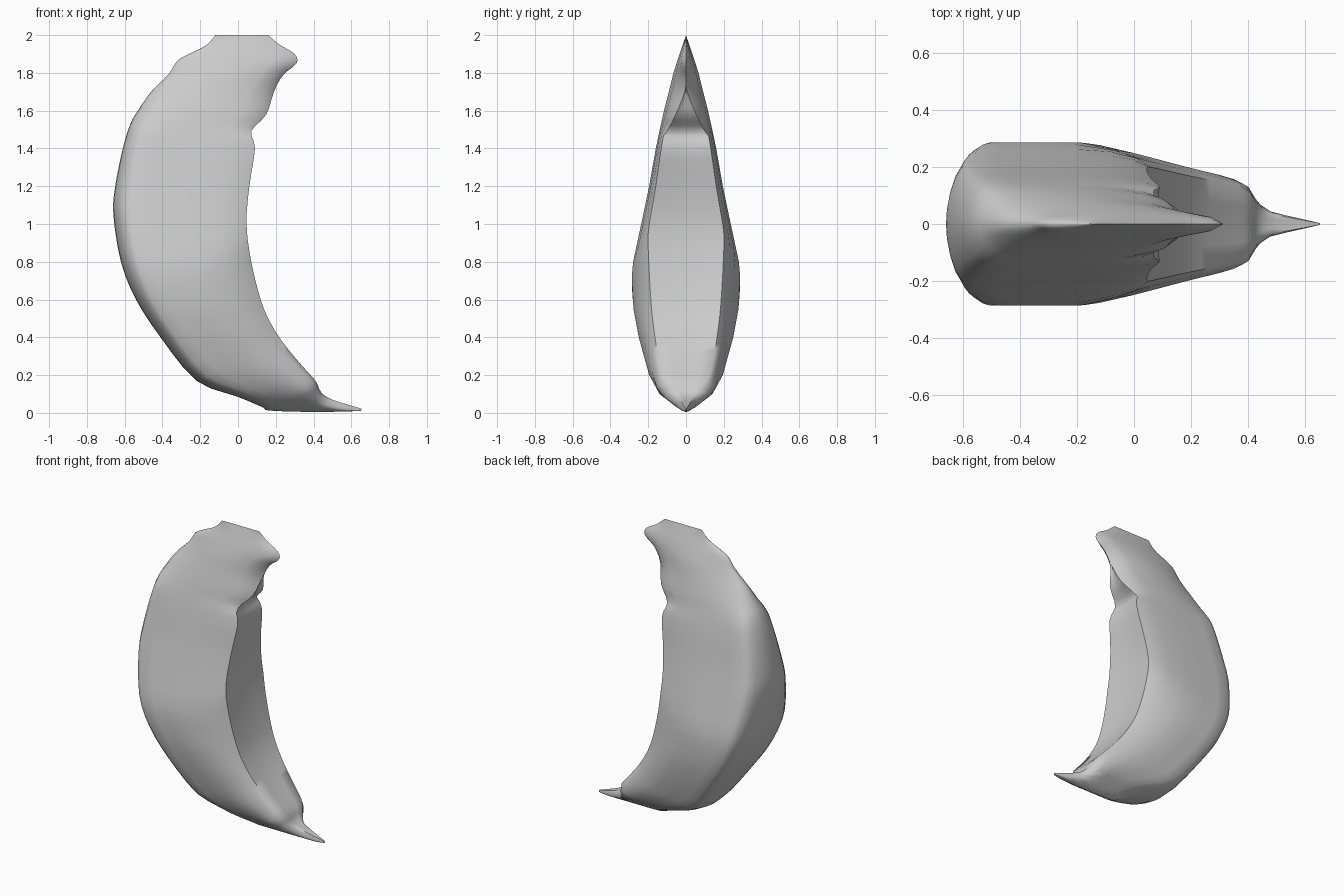
import bpy, bmesh, math
from mathutils import Vector

cube = bpy.data.objects.get("Cube")
if cube:
    bpy.data.objects.remove(cube, do_unlink=True)


def sample(table, v):
    """Linear lookup in a list of ascending (position, value) pairs."""
    if v <= table[0][0]:
        return table[0][1]
    for (a, fa), (b, fb) in zip(table, table[1:]):
        if v <= b:
            return fa + (fb - fa) * (v - a) / (b - a)
    return table[-1][1]


def refine(points, steps):
    """Smooth curve through the points, with extra points between them."""
    pts = [Vector(p) for p in points]
    pts = [pts[0]] + pts + [pts[-1]]
    path = []
    for p, a, b, q in zip(pts, pts[1:], pts[2:], pts[3:]):
        for k in range(steps):
            t = k / steps
            path.append(a.lerp(b, t * t * (3 - 2 * t))
                        + (b - p) / 2 * t * (1 - t) ** 2
                        - (q - a) / 2 * t * t * (1 - t))
    return path + [pts[-1]]


# Stations from the crown to the tail tip: outer x, z and inner x, z
stations = [
    (-.12, 2, .16, 2), (-.17, 1.945, .22, 1.95), (-.26, 1.9, .3, 1.9),
    (-.32, 1.865, .31, 1.85), (-.37, 1.79, .24, 1.79), (-.46, 1.7, .19, 1.7),
    (-.53, 1.6, .15, 1.58), (-.57, 1.53, .07, 1.49), (-.61, 1.4, .09, 1.4),
    (-.65, 1.2, .06, 1.2), (-.66, 1.05, .045, 1), (-.62, .8, .07, .8),
    (-.54, .6, .12, .6), (-.41, .4, .17, .48), (-.22, .17, .24, .37),
    (0, .085, .33, .26), (.13, .03, .41, .17), (.17, .012, .44, .11),
    (.42, .005, .5, .07), (.65, .01, .655, .022),
]
# Half thickness by height, and its limit along x
by_height = [(0, 0), (.03, .05), (.1, .14), (.2, .195), (.4, .25),
             (.55, .278), (.7, .289), (.8, .28), (1, .237), (1.2, .195),
             (1.4, .16), (1.6, .118), (1.8, .068), (1.9, .035), (2, 0)]
by_x = [(-.2, .289), (0, .26), (.2, .205), (.3, .18), (.4, .15),
        (.44, .075), (.47, .045), (.655, .003)]
# Cross-section from the rounded outer edge to the flat inner face
section = [(0, 0), (.005, .25), (.02, .5), (.045, .74), (.08, .92), (.13, 1),
           (.25, 1), (.4, 1), (.6, 1), (.8, .96), (.93, .9), (1, .82),
           (.99, .4), (.985, 0)]
corner = section.index((1, .82))

# Crescent body
bm = bmesh.new()
rings = []
for xo, zo, xi, zi in refine([Vector(s) for s in stations], 3):
    pinch = sample([(1.48, 0), (1.72, 1)], (zo + zi) / 2)
    half = []
    for i, (t, box) in enumerate(section):
        lens = max(0, math.sin(math.pi * t)) ** .45
        f = box + (lens - box) * pinch
        if i > corner:
            f = box * (1 - pinch)
        x, z = xo + (xi - xo) * t, zo + (zi - zo) * t
        half.append((x, f * min(sample(by_height, z), sample(by_x, x)), z))
    ring = half + [(x, -y, z) for x, y, z in reversed(half[1:-1])]
    rings.append([bm.verts.new(p) for p in ring])

for a, b in zip(rings, rings[1:]):
    for i in range(len(a)):
        j = (i + 1) % len(a)
        bm.faces.new((a[i], a[j], b[j], b[i]))
bm.faces.new(rings[0])
bm.faces.new(rings[-1])
bmesh.ops.remove_doubles(bm, verts=bm.verts, dist=.0008)
bmesh.ops.recalc_face_normals(bm, faces=bm.faces)

mesh = bpy.data.meshes.new("crescent_body")
bm.to_mesh(mesh)
bm.free()
body = bpy.data.objects.new("crescent_body", mesh)
bpy.context.collection.objects.link(body)

# Plain grey surface
grey = bpy.data.materials.new("light_grey")
grey.use_nodes = True
colour = (.6, .6, .6, 1)
grey.diffuse_color = colour
grey.node_tree.nodes["Principled BSDF"].inputs["Base Color"].default_value = colour
mesh.materials.append(grey)

bpy.ops.object.select_all(action="DESELECT")
body.select_set(True)
bpy.context.view_layer.objects.active = body
bpy.ops.object.shade_smooth_by_angle(angle=math.radians(60))
